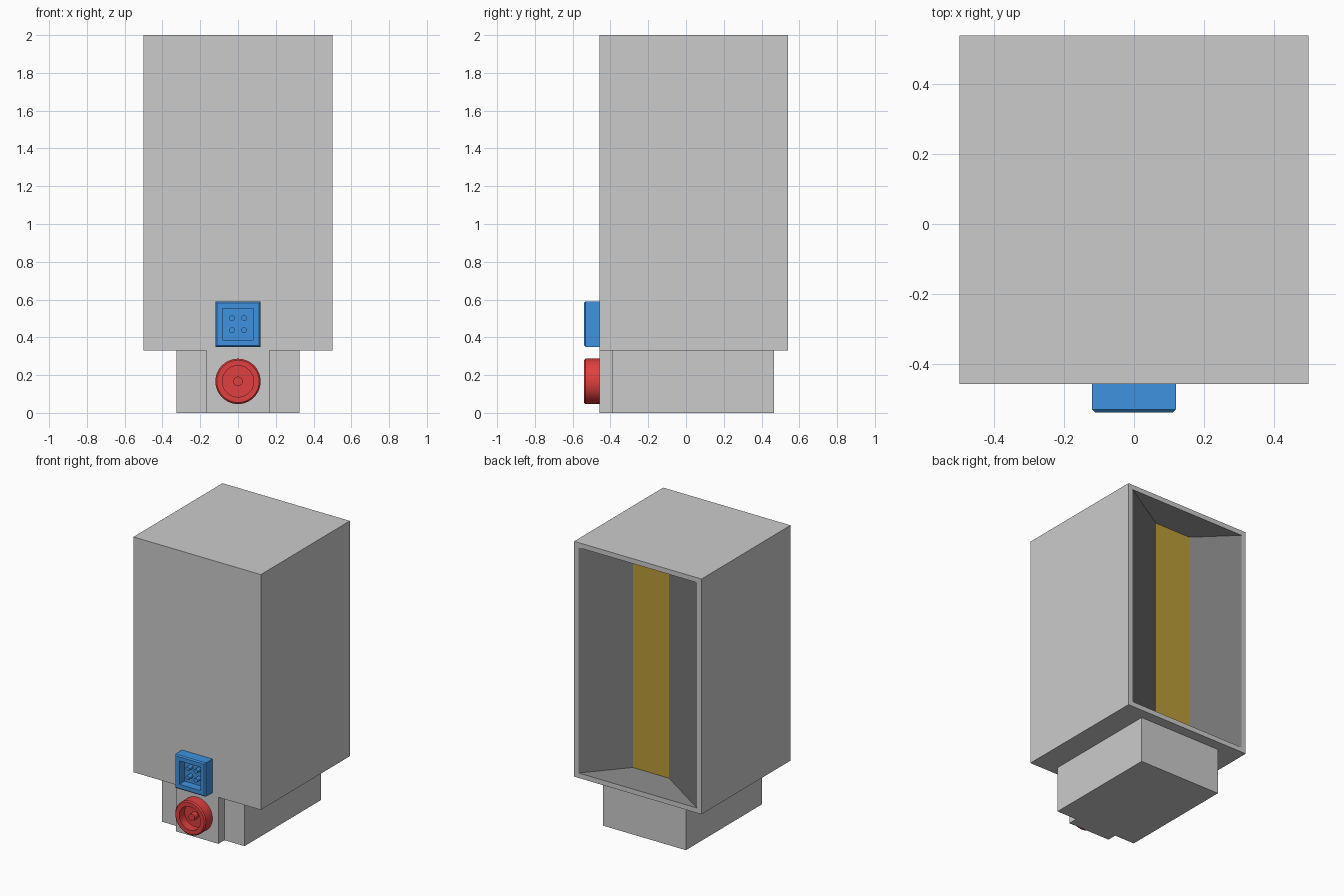
import bpy, bmesh
from math import cos, sin, pi, radians, sqrt

if "Cube" in bpy.data.objects:
    bpy.data.objects.remove(bpy.data.objects["Cube"])


def material(name, rgb):
    m = bpy.data.materials.new(name)
    m.diffuse_color = (*rgb, 1)
    m.use_nodes = True
    m.node_tree.nodes["Principled BSDF"].inputs["Base Color"].default_value = m.diffuse_color
    return m


def finish(name, bm, mat=None, smooth=False):
    mesh = bpy.data.meshes.new(name)
    bm.to_mesh(mesh)
    bm.free()
    ob = bpy.data.objects.new(name, mesh)
    bpy.context.collection.objects.link(ob)
    if mat:
        mesh.materials.append(mat)
    if smooth:
        bpy.ops.object.select_all(action='DESELECT')
        ob.select_set(True)
        bpy.context.view_layer.objects.active = ob
        bpy.ops.object.shade_smooth_by_angle(angle=radians(30))
    return ob


def loft(name, rings, n=4, cx=0, cz=0, mat=None, start=True, end=True):
    """Join rings (half width, half height, y) listed from back to front."""
    bm = bmesh.new()
    k, turn = (sqrt(2), pi / 4) if n == 4 else (1, 0)
    loops = [[bm.verts.new((cx + k * rx * cos(turn + 2 * pi * i / n), y,
                            cz + k * rz * sin(turn + 2 * pi * i / n)))
              for i in range(n)] for rx, rz, y in rings]
    for a, b in zip(loops, loops[1:]):
        for i in range(n):
            j = (i + 1) % n
            bm.faces.new((a[i], a[j], b[j], b[i]))
    if start:
        bm.faces.new(loops[0][::-1])
    if end:
        bm.faces.new(loops[-1])
    return finish(name, bm, mat, n > 4)


blue = material("blue", (0.05, 0.29, 0.75))
red = material("red", (0.75, 0.05, 0.05))
dark = material("dark", (0.2, 0.2, 0.2))
gold = material("gold", (0.5, 0.34, 0.04))

FRONT, BACK = -0.458, 0.54
MID = 1.165
strip = (0.142, 0.73, 0.394)
opening = (0.465, 0.80, BACK)

# Housing with a flared horn and a ribbon strip at its throat
loft("housing", [opening, (0.5, 0.835, BACK), (0.5, 0.835, FRONT)], cz=MID, start=False)
loft("horn", [strip, opening], cz=MID, mat=dark, start=False, end=False)
loft("ribbon", [strip], cz=MID, mat=gold, end=False)

# Base block with a narrower tongue at the front
outline = [(-0.325, -0.39), (-0.167, -0.39), (-0.167, FRONT), (0.167, FRONT),
           (0.167, -0.39), (0.325, -0.39), (0.325, 0.465), (-0.325, 0.465)]
bm = bmesh.new()
face = bm.faces.new([bm.verts.new((x, y, 0)) for x, y in outline])
top = bmesh.ops.extrude_face_region(bm, geom=[face])["geom"]
bmesh.ops.translate(bm, vec=(0, 0, 0.33),
                    verts=[v for v in top if isinstance(v, bmesh.types.BMVert)])
bmesh.ops.recalc_face_normals(bm, faces=bm.faces)
finish("base", bm)

# Square and round sockets, each a recessed cup with chamfered rim
FLOOR = -0.48
cup = [(r, r, y) for r, y in ((0.12, FRONT), (0.12, -0.532), (0.112, -0.54),
                              (0.083, -0.54), (0.083, FLOOR))]
loft("square_socket", cup, cz=0.47, mat=blue)
loft("round_socket", cup, n=48, cz=0.167, mat=red)

# Contact pins inside the sockets
for sx in (-1, 1):
    for sz in (-1, 1):
        loft("square_socket_pin", [(0.015, 0.015, FLOOR), (0.015, 0.015, -0.522)],
             n=16, cx=0.032 * sx, cz=0.47 + 0.032 * sz, mat=blue)
loft("round_socket_pin", [(0.025, 0.025, FLOOR), (0.025, 0.025, -0.522)],
     n=24, cz=0.167, mat=red)
